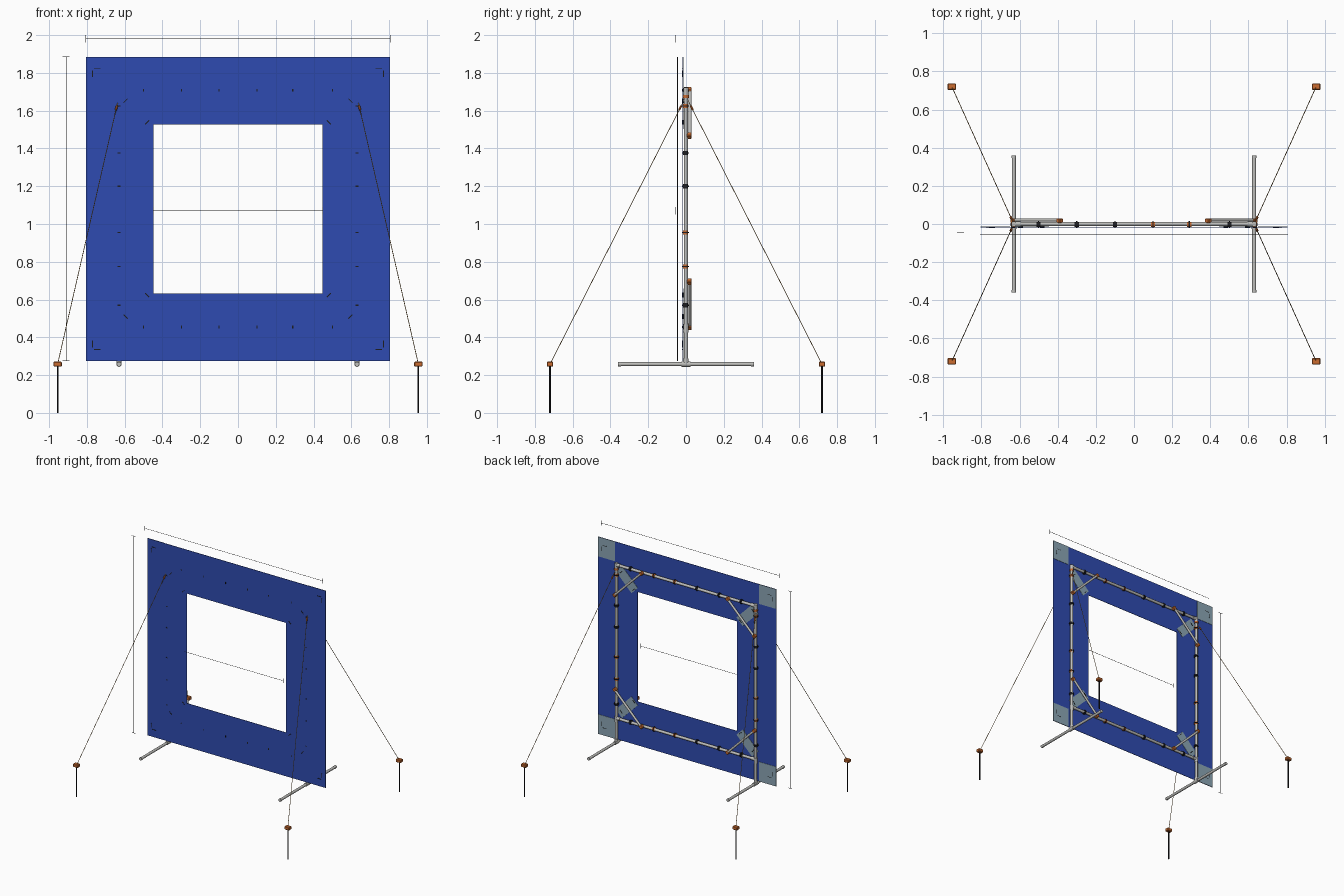
import bpy, bmesh, math
from mathutils import Vector, Matrix

if "Cube" in bpy.data.objects:
    bpy.data.objects.remove(bpy.data.objects["Cube"])


def material(name, r, g, b):
    m = bpy.data.materials.new(name)
    m.use_nodes = True
    m.diffuse_color = (r, g, b, 1)
    m.node_tree.nodes["Principled BSDF"].inputs["Base Color"].default_value = (r, g, b, 1)
    return m


BLUE = material("blue_fabric", 0.028, 0.07, 0.44)
PATCH = material("pale_blue_patch", 0.26, 0.38, 0.46)
STEEL = material("light_steel", 0.52, 0.52, 0.5)
ORANGE = material("orange_plastic", 0.6, 0.15, 0.03)
BLACK = material("black_rubber", 0.012, 0.012, 0.014)
ROPE = material("tan_rope", 0.36, 0.22, 0.08)
LINE = material("dark_grey_line", 0.06, 0.06, 0.06)


def finish(name, bm, mat, smooth=False):
    bmesh.ops.recalc_face_normals(bm, faces=bm.faces)
    me = bpy.data.meshes.new(name)
    bm.to_mesh(me)
    bm.free()
    me.materials.append(mat)
    if smooth:
        me.shade_smooth()
        me.set_sharp_from_angle(angle=math.radians(40))
    ob = bpy.data.objects.new(name, me)
    bpy.context.scene.collection.objects.link(ob)
    return ob


def rod(name, a, b, radius, mat, sides=16):
    """Cylinder between two points."""
    a, b = Vector(a), Vector(b)
    turn = (b - a).to_track_quat('Z', 'Y').to_matrix().to_4x4()
    bm = bmesh.new()
    bmesh.ops.create_cone(bm, cap_ends=True, segments=sides, radius1=radius, radius2=radius,
                          depth=(b - a).length, matrix=Matrix.Translation((a + b) / 2) @ turn)
    return finish(name, bm, mat, True)


def box(name, centre, size, mat, tilt=0, bevel=0):
    """Box, tilted about the y axis."""
    bm = bmesh.new()
    bmesh.ops.create_cube(bm, size=1, matrix=Matrix.Diagonal((*size, 1)))
    if bevel:
        bmesh.ops.bevel(bm, geom=bm.edges[:], offset=bevel, segments=1, affect='EDGES')
    bm.transform(Matrix.Translation(centre) @ Matrix.Rotation(tilt, 4, 'Y'))
    return finish(name, bm, mat)


POST_X, BAR_LOW, BAR_HIGH, FOOT_Z = 0.63, 0.455, 1.708, 0.258
MID_Z = 1.08
HALF, HOLE = 0.805, 0.448
PANEL_Y = -0.0175

# Fabric panel with a square opening
bm = bmesh.new()
steps = (-HALF, -HOLE, HOLE, HALF)
grid = [[bm.verts.new((x, PANEL_Y, MID_Z + z)) for z in steps] for x in steps]
for i in range(3):
    for j in range(3):
        if (i, j) != (1, 1):
            bm.faces.new((grid[i][j], grid[i + 1][j], grid[i + 1][j + 1], grid[i][j + 1]))
panel = finish("fabric_panel", bm, BLUE)
solid = panel.modifiers.new("thickness", 'SOLIDIFY')
solid.thickness, solid.offset = 0.003, 0

# Horizontal bars of the frame
for label, z in (("lower", BAR_LOW), ("upper", BAR_HIGH)):
    rod(label + "_bar", (-POST_X, 0, z), (POST_X, 0, z), 0.011, STEEL)


def clip(axis, centre, with_orange):
    """Strap round a pipe, just showing through the fabric, with a collar."""
    c = Vector(centre) + Vector((0, -0.003, 0))
    d = Vector((1, 0, 0)) if axis == 'X' else Vector((0, 0, 1))
    rod("clip_strap", c - d * 0.003, c + d * 0.003, 0.018, BLACK)
    mat = ORANGE if with_orange else BLACK
    rod("clip_collar", c - d * 0.011, c + d * 0.011, 0.0145, mat)


# Clips along the bars and posts
for z in (BAR_LOW, BAR_HIGH):
    for x in (-0.5, -0.3, -0.1, 0.1, 0.29, 0.5):
        clip('X', (x, 0, z), x in (0.1, 0.29))
for x in (-POST_X, POST_X):
    for z in (0.57, 0.775, 0.955, 1.2, 1.375, 1.625):
        clip('Z', (x, 0, z), z in (0.775, 0.955, 1.625))

for side, sx in (("left", 1), ("right", -1)):
    x = sx * POST_X
    # Post and foot with a tee joint and end caps
    rod(side + "_post", (x, 0, FOOT_Z), (x, 0, BAR_HIGH + 0.012), 0.0115, STEEL)
    rod(side + "_foot", (x, -0.355, FOOT_Z), (x, 0.355, FOOT_Z), 0.0105, STEEL)
    rod(side + "_foot_tee", (x, -0.025, FOOT_Z), (x, 0.025, FOOT_Z), 0.0145, STEEL)
    rod(side + "_tee_neck", (x, 0, FOOT_Z), (x, 0, FOOT_Z + 0.03), 0.0145, STEEL)
    for sy in (-1, 1):
        rod(side + "_foot_cap", (x, sy * 0.345, FOOT_Z), (x, sy * 0.36, FOOT_Z), 0.0125, STEEL)

    for level, sz, bar in (("lower", -1, BAR_LOW), ("upper", 1, BAR_HIGH)):
        name = f"{level}_{side}_"
        # Corner elbow
        rod(name + "elbow_bar", (x, 0, bar), (x - sx * 0.035, 0, bar), 0.0135, STEEL)
        rod(name + "elbow_post", (x, 0, bar - 0.03), (x, 0, bar + 0.014), 0.0135, STEEL)
        # Diagonal brace behind the frame, with a clamp at each end
        p = Vector((x, 0.021, bar - sz * 0.24))
        q = Vector((x - sx * 0.24, 0.021, bar))
        ext = (p - q).normalized() * 0.012
        rod(name + "brace", p + ext, q - ext, 0.009, STEEL)
        for end in (p, q):
            box(name + "brace_clamp", end + Vector((0, -0.004, 0)), (0.028, 0.026, 0.028),
                ORANGE, sx * sz * math.pi / 4, 0.004)
        # Square corner patch on the back of the fabric
        corner = Vector((sx * HALF, PANEL_Y + 0.0025, MID_Z + sz * HALF))
        box(name + "corner_patch", corner + Vector((-sx * 0.077, 0, -sz * 0.08)),
            (0.154, 0.003, 0.16), PATCH)
        # Stitched corner marks through the fabric
        mark = corner + Vector((-sx * 0.06, -0.002, -sz * 0.06))
        box(name + "stitch_flat", mark, (0.035, 0.008, 0.004), BLACK)
        box(name + "stitch_upright", mark + Vector((sx * 0.025, 0, -sz * 0.03)),
            (0.004, 0.008, 0.035), BLACK)
        # Diagonal strap patch, with slits parallel to the brace
        lean = sx * sz * math.pi / 4
        inner = Vector((sx * 0.545, PANEL_Y + 0.0025, bar - sz * 0.105))
        box(name + "strap_patch", inner, (0.08, 0.003, 0.2), PATCH, lean)
        for t in (-0.064, 0.05):
            at = inner + Vector((sx * t, -0.001, sz * t))
            box(name + "strap_slit", at, (0.03, 0.009, 0.005), BLACK, lean)

    # Guy ropes, anchor blocks and ground stakes
    for place, sy in (("front", -1), ("back", 1)):
        name = f"{place}_{side}_"
        foot = Vector((sx * 0.955, sy * 0.72, FOOT_Z))
        top = Vector((x, 0, 1.675))
        rod(name + "guy_rope", foot, top, 0.002, ROPE, 8)
        rod(name + "rope_slider", top.lerp(foot, 0.035), top.lerp(foot, 0.05), 0.006, ORANGE, 8)
        box(name + "anchor_block", foot, (0.044, 0.034, 0.026), ORANGE, 0, 0.004)
        rod(name + "ground_stake", (foot.x, foot.y, 0), foot, 0.0045, BLACK, 8)
    rod(side + "_rope_ring", (x, 0, 1.667), (x, 0, 1.683), 0.0155, ORANGE)


def measure(name, a, b, tick):
    """Thin measuring line with a tick across each end."""
    a, b, t = Vector(a), Vector(b), Vector(tick)
    for part, p, q in (("line", a, b), ("start_tick", a - t, a + t), ("end_tick", b - t, b + t)):
        rod(f"{name}_{part}", p, q, 0.0015, LINE, 6)


# Measuring lines for width, height and opening
measure("width", (-HALF, -0.056, 1.981), (HALF, -0.056, 1.981), (0, 0, 0.019))
measure("height", (-0.91, -0.045, MID_Z - HALF), (-0.91, -0.045, MID_Z + HALF), (0.019, 0, 0))
measure("opening", (-HOLE, -0.057, 1.07), (HOLE, -0.057, 1.07), (0, 0, 0.019))
